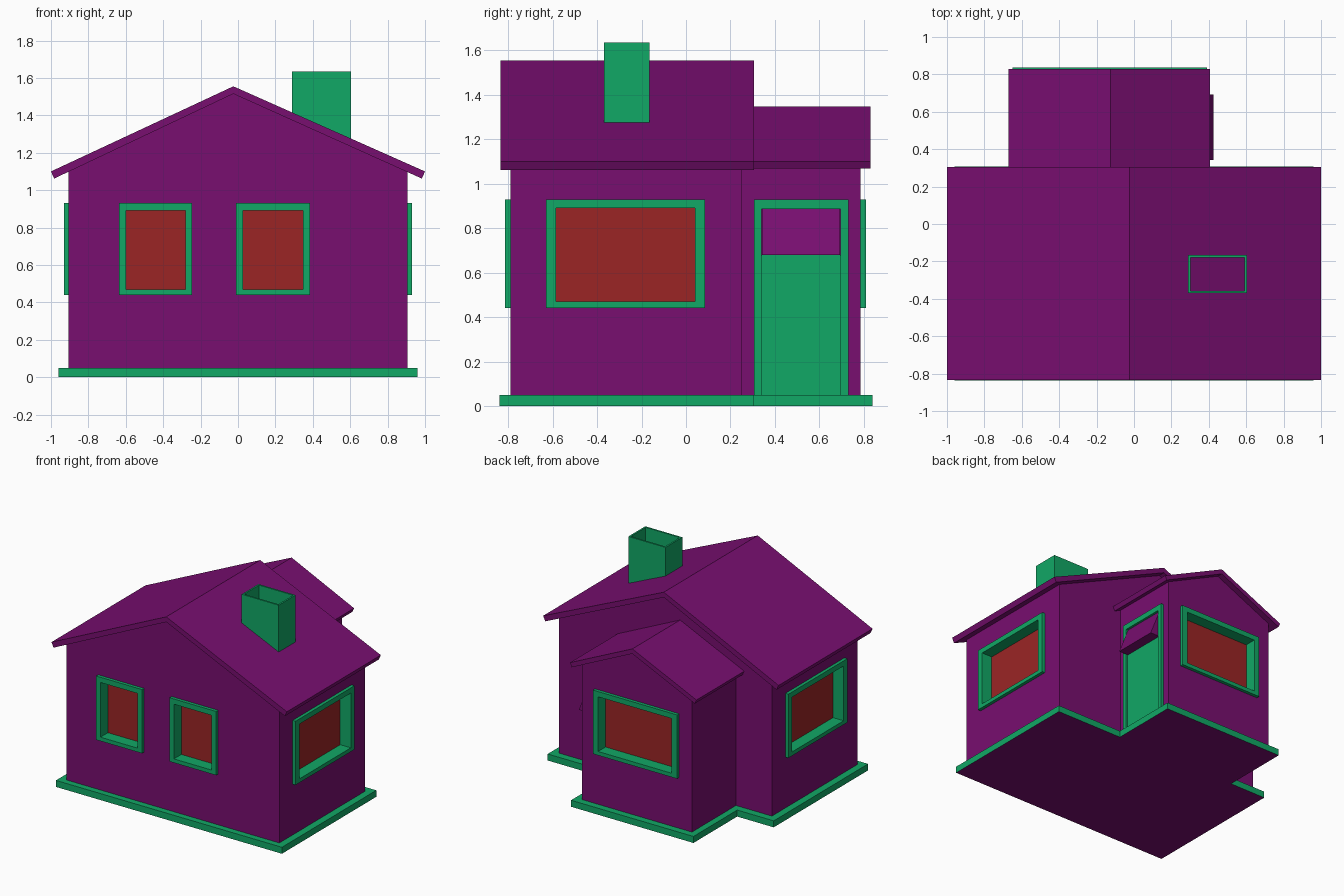
import bpy, bmesh, math
from mathutils import Matrix

if "Cube" in bpy.data.objects:
    bpy.data.objects.remove(bpy.data.objects["Cube"])


def material(name, rgb):
    m = bpy.data.materials.new(name)
    m.diffuse_color = (*rgb, 1.0)
    m.use_nodes = True
    m.node_tree.nodes["Principled BSDF"].inputs["Base Color"].default_value = m.diffuse_color
    return m


PURPLE = material("purple", (0.188, 0.0044, 0.162))
GREEN = material("green", (0.0056, 0.392, 0.133))
RED = material("red", (0.328, 0.0185, 0.0185))
IDENT = Matrix.Identity(4)
FLAT = Matrix.Rotation(math.radians(90), 4, 'X')   # local (x, d, z) -> (x, -z, d)


def finish(name, bm, mat, M):
    bmesh.ops.transform(bm, matrix=M, verts=bm.verts)
    bmesh.ops.recalc_face_normals(bm, faces=bm.faces)
    me = bpy.data.meshes.new(name)
    bm.to_mesh(me)
    bm.free()
    me.materials.append(mat)
    ob = bpy.data.objects.new(name, me)
    bpy.context.collection.objects.link(ob)
    return ob


def prism(name, pts, d0, d1, mat, M=IDENT):
    """(x, z) profile extruded along y from d0 to d1."""
    bm = bmesh.new()
    a = [bm.verts.new((x, d0, z)) for x, z in pts]
    b = [bm.verts.new((x, d1, z)) for x, z in pts]
    bm.faces.new(a)
    bm.faces.new(b[::-1])
    n = len(pts)
    for i in range(n):
        j = (i + 1) % n
        bm.faces.new((a[i], a[j], b[j], b[i]))
    return finish(name, bm, mat, M)


def rect(x0, x1, z0, z1):
    return [(x0, z0), (x1, z0), (x1, z1), (x0, z1)]


def ring(name, outer, inner, d0, d1, mat, M=IDENT):
    """Rectangular tube along y."""
    bm = bmesh.new()
    loops = [[bm.verts.new((x, d, z)) for x, z in r]
             for r, d in ((outer, d0), (outer, d1), (inner, d1), (inner, d0))]
    for k in range(4):
        p, q = loops[k], loops[(k + 1) % 4]
        for i in range(4):
            j = (i + 1) % 4
            bm.faces.new((p[i], p[j], q[j], q[i]))
    return finish(name, bm, mat, M)


def window(name, wall, x, y, angle, w, side):
    """Recessed window: pocket cut in the wall, frame tube and pane."""
    M = Matrix.Translation((x, y, 0)) @ Matrix.Rotation(math.radians(angle), 4, 'Z')
    h = w / 2
    cutter = prism("cutter", rect(-h + .01, h - .01, .45, .92), -.05, .075, PURPLE, M)
    cutter.hide_render = True
    mod = wall.modifiers.new("pocket", 'BOOLEAN')
    mod.object, mod.operation, mod.solver = cutter, 'DIFFERENCE', 'EXACT'
    bpy.context.view_layer.objects.active = wall
    bpy.ops.object.modifier_apply(modifier=mod.name)
    bpy.data.objects.remove(cutter)
    ring(name + "_frame", rect(-h, h, .44, .93),
         rect(-h + side, h - side, .47, .89), -.025, .072, GREEN, M)
    prism(name + "_pane", rect(-h + .02, h - .02, .455, .91), .065, .073, RED, M)


# Walls with gables
main = prism("main_walls", [(-.905, .04), (.905, .04), (.905, 1.11), (-.025, 1.53), (-.905, 1.11)],
             -.79, .25, PURPLE)
rear = prism("rear_walls", [(-.60, .04), (.335, .04), (.335, 1.11), (-.125, 1.325), (-.60, 1.11)],
             .24, .785, PURPLE)

# Roofs
prism("main_roof", [(-1, 1.10), (-.025, 1.555), (1, 1.10), (.983, 1.062), (-.025, 1.515), (-.983, 1.062)],
      -.835, .305, PURPLE)
prism("rear_roof", [(-.67, 1.10), (-.125, 1.347), (.405, 1.10), (.39, 1.068), (-.125, 1.31), (-.655, 1.068)],
      .245, .83, PURPLE)

# Plinth, purple underneath
plinth = prism("plinth", [(-.96, .838), (.96, .838), (.96, -.307), (.39, -.307),
                          (.39, -.838), (-.65, -.838), (-.65, -.307), (-.96, -.307)],
               0, .05, GREEN, FLAT)
plinth.data.materials.append(PURPLE)
for f in plinth.data.polygons:
    if f.normal.z < -.5:
        f.material_index = 1

# Chimney, open at the top
ring("chimney", rect(.29, .605, .165, .37), rect(.303, .592, .178, .357), 1.26, 1.635, GREEN, FLAT)

# Windows
window("front_left_window", main, -.44, -.79, 0, .39, .037)
window("front_right_window", main, .187, -.79, 0, .395, .037)
window("right_window", main, .905, -.272, 90, .715, .045)
window("left_window", main, -.905, -.272, -90, .715, .045)
window("back_window", rear, -.133, .785, 180, .715, .045)

# Door on the right of the rear wing: frame, leaf and tilted upper flap
D = Matrix.Translation((.335, .5175, 0)) @ Matrix.Rotation(math.radians(90), 4, 'Z')
prism("door_frame", [(-.2125, .045), (-.1775, .045), (-.1775, .887), (.1775, .887),
                     (.1775, .045), (.2125, .045), (.2125, .93), (-.2125, .93)],
      -.025, .01, GREEN, D)
prism("door_leaf", rect(-.18, .18, .045, .68), -.01, .01, GREEN, D)
prism("door_flap", [(.325, .68), (.425, .68), (.343, .886), (.325, .886)], .342, .693, PURPLE)
